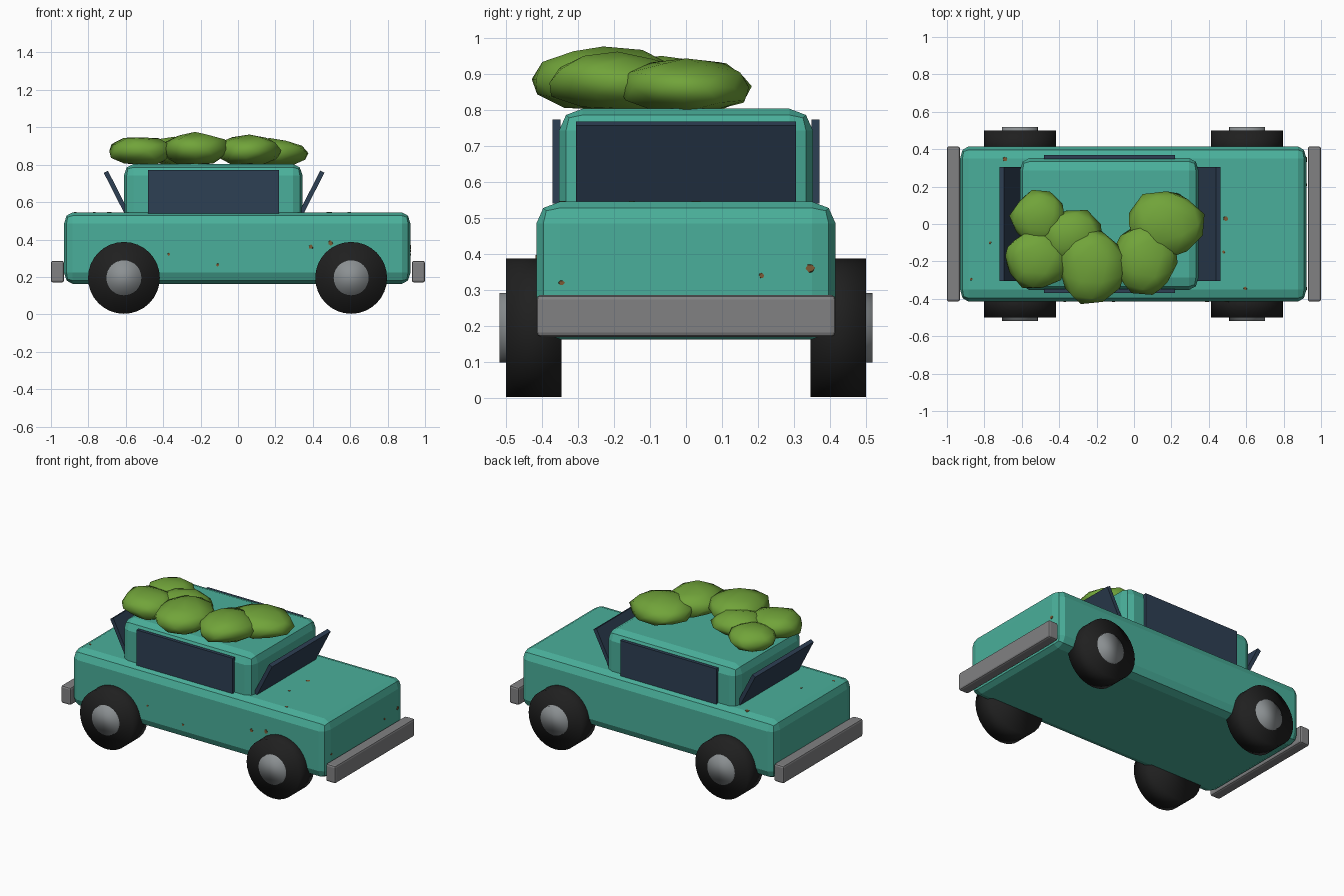
import bpy, bmesh, math, random
from mathutils import Vector, Matrix

if "Cube" in bpy.data.objects:
    bpy.data.objects.remove(bpy.data.objects["Cube"])

random.seed(4)


def material(name, rgb):
    m = bpy.data.materials.new(name)
    m.diffuse_color = (*rgb, 1)
    m.use_nodes = True
    m.node_tree.nodes["Principled BSDF"].inputs["Base Color"].default_value = m.diffuse_color
    return m


TEAL = material("teal paint", (0.068, 0.43, 0.325))
GLASS = material("dark blue glass", (0.027, 0.05, 0.088))
STEEL = material("grey steel", (0.22, 0.22, 0.225))
HUB = material("hub grey", (0.26, 0.28, 0.29))
RUBBER = material("black rubber", (0.014, 0.014, 0.014))
LEAF = material("leaf green", (0.165, 0.37, 0.042))
RUST = material("rust brown", (0.20, 0.10, 0.035))


def finish(bm, name, mat, smooth=False):
    bmesh.ops.recalc_face_normals(bm, faces=bm.faces)
    me = bpy.data.meshes.new(name)
    bm.to_mesh(me)
    bm.free()
    me.materials.append(mat)
    for p in me.polygons:
        p.use_smooth = smooth
    ob = bpy.data.objects.new(name, me)
    bpy.context.collection.objects.link(ob)
    return ob


def box(name, lo, hi, mat, bevel=None, segments=2):
    """Box between two corners; bevel gives the chamfer width on each axis."""
    lo, hi = Vector(lo), Vector(hi)
    b = Vector(bevel) if bevel else Vector((1, 1, 1))
    bm = bmesh.new()
    bmesh.ops.create_cube(bm, size=1)
    size = [(hi[i] - lo[i]) / b[i] for i in range(3)]
    bmesh.ops.scale(bm, vec=size, verts=bm.verts)
    if bevel:
        bmesh.ops.bevel(bm, geom=bm.edges[:], offset=1, segments=segments,
                        profile=0.5, affect='EDGES')
    bmesh.ops.scale(bm, vec=b, verts=bm.verts)
    bmesh.ops.translate(bm, vec=(lo + hi) / 2, verts=bm.verts)
    return finish(bm, name, mat)


def disc(name, x, z, y0, y1, r, mat):
    """Softly shaded cylinder lying along y."""
    bm = bmesh.new()
    bmesh.ops.create_cone(bm, cap_ends=True, segments=32, radius1=r, radius2=r,
                          depth=abs(y1 - y0),
                          matrix=Matrix.Translation((x, (y0 + y1) / 2, z))
                          @ Matrix.Rotation(math.pi / 2, 4, 'X'))
    return finish(bm, name, mat, True)


# Painted shell
box("body", (-0.93, -0.415, 0.163), (0.922, 0.415, 0.545), TEAL, (0.045, 0.065, 0.06))
box("cabin", (-0.61, -0.352, 0.42), (0.345, 0.352, 0.803), TEAL, (0.05, 0.065, 0.06))

# Bumpers
for name, x in (("front_bumper", 0.965), ("rear_bumper", -0.965)):
    box(name, (x - 0.036, -0.415, 0.17), (x + 0.035, 0.415, 0.286), STEEL,
        (0.012, 0.012, 0.012))

# Wheels with raised hubs
for end, x in (("front", 0.605), ("rear", -0.61)):
    for side, s in (("left", 1), ("right", -1)):
        disc(f"{end}_{side}_tyre", x, 0.195, s * 0.345, s * 0.5, 0.192, RUBBER)
        disc(f"{end}_{side}_hub", x, 0.195, s * 0.40, s * 0.518, 0.096, HUB)

# Side windows
for side, s in (("left", 1), ("right", -1)):
    ys = sorted((s * 0.348, s * 0.37))
    box(f"{side}_window", (-0.48, ys[0], 0.54), (0.22, ys[1], 0.773), GLASS)

# Screens leaning outwards at both ends of the cabin
for name, x, s in (("windscreen", 0.394, 1), ("rear_screen", -0.650, -1)):
    ob = box(name, (-0.0125, -0.305, -0.125), (0.0125, 0.305, 0.125), GLASS)
    ob.data.transform(Matrix.Translation((x, 0, 0.651))
                      @ Matrix.Rotation(s * math.radians(27), 4, 'Y'))

# Lumpy foliage curving over the roof: centre, then half sizes
clumps = [((-0.51, 0.03, 0.865), (0.145, 0.145, 0.07)),
          ((-0.52, -0.19, 0.872), (0.175, 0.16, 0.077)),
          ((-0.34, -0.07, 0.87), (0.17, 0.15, 0.075)),
          ((-0.23, -0.23, 0.885), (0.18, 0.19, 0.087)),
          ((0.06, -0.19, 0.875), (0.175, 0.19, 0.08)),
          ((0.17, 0.00, 0.862), (0.205, 0.18, 0.075))]
for i, (c, r) in enumerate(clumps):
    bm = bmesh.new()
    bmesh.ops.create_icosphere(bm, subdivisions=2, radius=1)
    spin = Matrix.Rotation(random.uniform(0, 6.28), 3, 'Z')
    for v in bm.verts:
        p = spin @ v.co * random.uniform(0.93, 1.1)
        v.co = Vector(c) + Vector((p.x * r[0], p.y * r[1], p.z * r[2]))
    finish(bm, f"foliage_clump_{i + 1}", LEAF, True)


def rust_spot(pos, axis, r):
    """Ragged thin plate facing along the axis."""
    bm = bmesh.new()
    bmesh.ops.create_cone(bm, cap_ends=True, segments=6, radius1=r, radius2=r, depth=0.004)
    for v in bm.verts:
        v.co.x *= random.uniform(0.6, 1.1)
        v.co.y *= random.uniform(0.6, 1.1)
    turn = Vector((0, 0, 1)).rotation_difference(Vector(axis)).to_matrix().to_4x4()
    bm.transform(Matrix.Translation(pos) @ turn)
    finish(bm, "rust_spot", RUST)


# Small rust marks on the sides, bonnet, boot and nose
for x, z, r in ((-0.37, 0.32, 0.009), (-0.11, 0.265, 0.009),
                (0.39, 0.36, 0.014), (0.495, 0.382, 0.014)):
    rust_spot((x, -0.415, z), (0, -1, 0), r)
for x, y, r in ((0.49, 0.03, 0.016), (0.48, -0.15, 0.009), (0.595, -0.345, 0.01),
                (-0.69, 0.345, 0.014), (-0.87, -0.295, 0.009), (-0.77, -0.1, 0.008)):
    rust_spot((x, y, 0.545), (0, 0, 1), r)
for y, z, r in ((-0.345, 0.32, 0.009), (0.21, 0.34, 0.009), (0.345, 0.36, 0.014)):
    rust_spot((0.922, y, z), (1, 0, 0), r)
